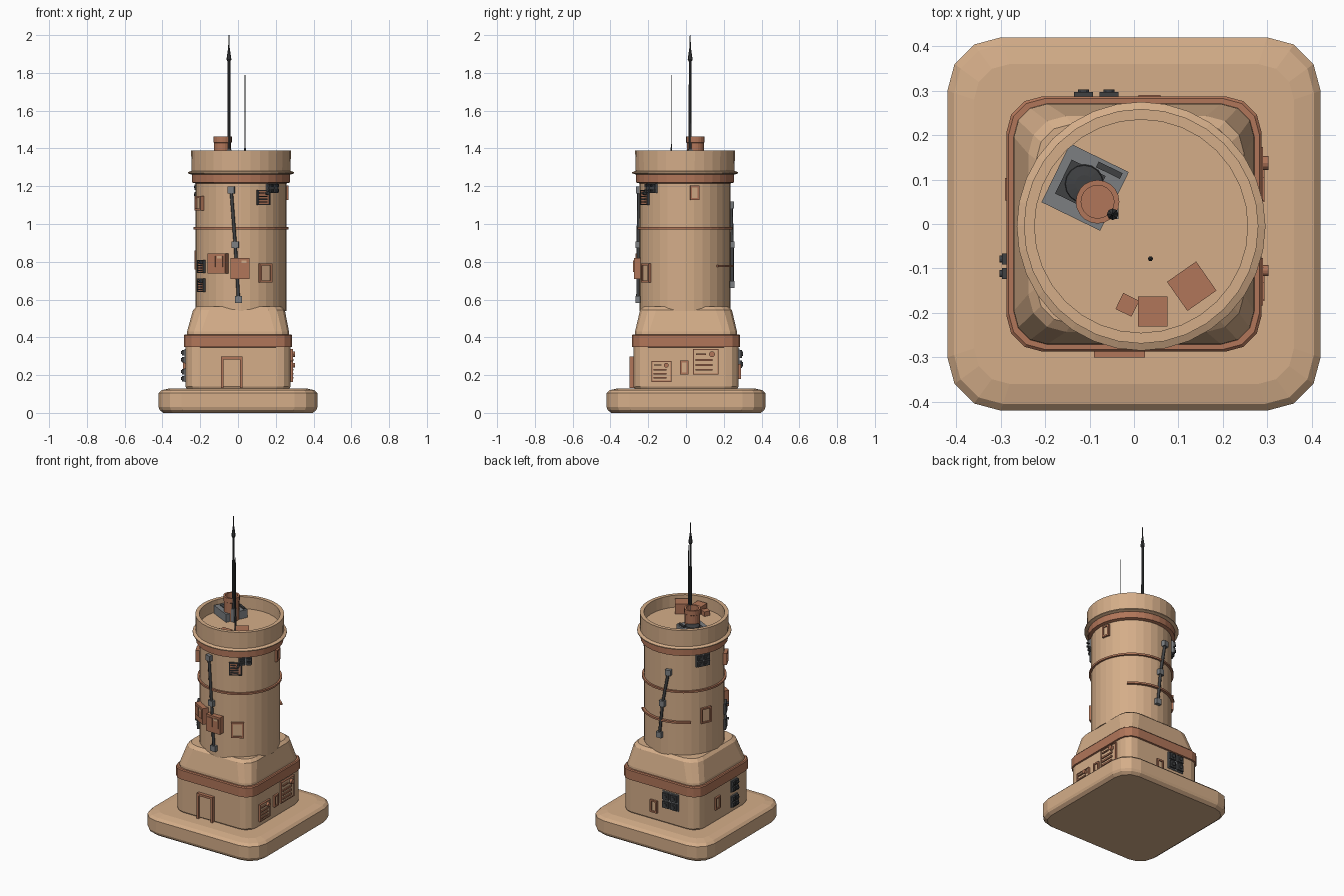
import bpy, bmesh
from math import cos, sin, pi, radians
from mathutils import Matrix, Vector

if "Cube" in bpy.data.objects:
    bpy.data.objects.remove(bpy.data.objects["Cube"], do_unlink=True)


def material(name, rgb):
    m = bpy.data.materials.new(name)
    m.use_nodes = True
    m.diffuse_color = (*rgb, 1)
    m.node_tree.nodes["Principled BSDF"].inputs["Base Color"].default_value = (*rgb, 1)
    return m


SAND = material("sand", (0.66, 0.42, 0.25))
CLAY = material("clay", (0.44, 0.18, 0.1))
GREY = material("grey metal", (0.2, 0.21, 0.22))
DARK = material("dark metal", (0.05, 0.052, 0.055))
AXIS = Vector((0.016, -0.005, 0))   # centre of the round tower
R = 0.24


def finish(name, bm, mat, matrix=None):
    bmesh.ops.recalc_face_normals(bm, faces=bm.faces)
    me = bpy.data.meshes.new(name)
    bm.to_mesh(me)
    bm.free()
    me.materials.append(mat)
    ob = bpy.data.objects.new(name, me)
    bpy.context.collection.objects.link(ob)
    if matrix:
        ob.matrix_world = matrix
    return ob


def loft(name, mat, rings, closed=False):
    """Skin a stack of point rings; cap the ends or close it on itself."""
    bm = bmesh.new()
    rows = [[bm.verts.new(p) for p in ring] for ring in rings]
    n = len(rows[0])
    for a, b in zip(rows, rows[1:] + (rows[:1] if closed else [])):
        for i in range(n):
            j = (i + 1) % n
            bm.faces.new((a[i], a[j], b[j], b[i]))
    if not closed:
        bm.faces.new(rows[0])
        bm.faces.new(rows[-1])
    return finish(name, bm, mat)


def square_ring(half, corner, z, cx=0.0):
    pts = []
    for q in range(4):
        for s in range(4):
            a = q * pi / 2 + s * pi / 6
            d = half - corner
            qx, qy = (1, -1, -1, 1)[q] * d, (1, 1, -1, -1)[q] * d
            pts.append((cx + qx + corner * cos(a), qy + corner * sin(a), z))
    return pts


def lathe(name, mat, profile, centre=AXIS, sides=32, closed=False):
    rings = [[(centre.x + r * cos(2 * pi * i / sides), centre.y + r * sin(2 * pi * i / sides), z)
              for i in range(sides)] for r, z in profile]
    return loft(name, mat, rings, closed)


def box(name, mat, frame, pos, size):
    bm = bmesh.new()
    bmesh.ops.create_cube(bm, size=1)
    bmesh.ops.transform(bm, verts=bm.verts,
                        matrix=Matrix.Translation(pos) @ Matrix.Diagonal((*size, 1)))
    return finish(name, bm, mat, frame)


def stud(name, mat, frame, pos, radius, depth):
    bm = bmesh.new()
    bmesh.ops.create_cone(bm, cap_ends=True, segments=12, radius1=radius, radius2=radius, depth=depth)
    bmesh.ops.transform(bm, verts=bm.verts,
                        matrix=Matrix.Translation(pos) @ Matrix.Rotation(pi / 2, 4, 'Y'))
    return finish(name, bm, mat, frame)


# Wall frames: local x points out, y runs along the wall, z is up
def on_tower(angle, z):
    a = radians(angle)
    return Matrix.Translation(AXIS + Vector((R * cos(a), R * sin(a), z))) @ Matrix.Rotation(a, 4, 'Z')


def on_base(side, along, z):
    return (Matrix.Rotation(side * pi / 2, 4, 'Z') @ Matrix.Translation((0.278, along, z)))


def window(name, frame, w, h, t=0.01, out=0.012, sill=True):
    d = out + 0.016
    x = out - d / 2
    for s in (-1, 1):
        box(name + "_jamb", CLAY, frame, (x, s * (w - t) / 2, 0), (d, t, h))
        if s > 0 or sill:
            box(name + "_rail", CLAY, frame, (x, 0, s * (h - t) / 2), (d, w, t))
    box(name + "_pane", SAND, frame, (x - out * 0.6, 0, 0), (d, w - t, h - t))


def vent(name, frame, w, h, mat, back):
    box(name + "_plate", back, frame, (0, 0, 0), (0.016, w, h))
    for s in (-1, 1):
        box(name + "_side", mat, frame, (0.002, s * w / 2, 0), (0.02, 0.006, h))
        box(name + "_edge", mat, frame, (0.002, 0, s * h / 2), (0.02, w + 0.006, 0.006))
    for i in range(3):
        box(name + "_slat", mat, frame, (0.006, -w * 0.08, h * (-0.32 + 0.2 * i)), (0.02, w * 0.7, h * 0.08))
    stud(name + "_knob", mat, frame, (0.01, w * 0.25, h * 0.31), h * 0.12, 0.03)
    box(name + "_tag", mat, frame, (0.006, -w * 0.2, h * 0.32), (0.02, w * 0.4, h * 0.06))


def cluster(name, frame, w, h):
    box(name + "_plate", GREY, frame, (-0.002, 0, 0), (0.016, w, h))
    for sy in (-1, 1):
        for sz in (-1, 1):
            box(name + "_cell", DARK, frame, (0.008, sy * w * 0.25, sz * h * 0.25), (0.022, w * 0.38, h * 0.38))
            stud(name + "_bolt", DARK, frame, (0.018, sy * w * 0.25, sz * h * 0.25), h * 0.11, 0.014)


def locker(name, frame, w, h):
    box(name + "_body", CLAY, frame, (0.005, 0, 0), (0.05, w, h))
    for sy in (-1, 1):
        box(name + "_hatch", CLAY, frame, (0.03, sy * w * 0.22, h * 0.1), (0.008, w * 0.34, h * 0.55))
    box(name + "_label", SAND, frame, (0.031, w * 0.2, h * 0.32), (0.009, w * 0.25, h * 0.12))


def cable(name, stops):
    pts = []
    for angle, z in stops:
        f = on_tower(angle, z)
        box(name + "_clip", GREY, f, (0.006, 0, 0), (0.032, 0.036, 0.036))
        pts.append(f @ Vector((0.01, 0, 0)))
    cu = bpy.data.curves.new(name, 'CURVE')
    cu.dimensions = '3D'
    cu.bevel_depth = 0.009
    cu.bevel_resolution = 1
    sp = cu.splines.new('POLY')
    sp.points.add(len(pts) - 1)
    for p, v in zip(sp.points, pts):
        p.co = (*v, 1)
    cu.materials.append(DARK)
    bpy.context.collection.objects.link(bpy.data.objects.new(name, cu))


# Plinth, lower storey, belt and tapered shoulder
loft("plinth", SAND, [square_ring(h, c, z) for h, c, z in
     ((0.395, 0.1, 0), (0.415, 0.12, 0.015), (0.42, 0.12, 0.03), (0.42, 0.12, 0.105), (0.405, 0.11, 0.12), (0.36, 0.08, 0.13))])
loft("lower_storey", SAND, [square_ring(h, 0.07, z) for h, z in ((0.268, 0.12), (0.278, 0.14), (0.278, 0.36))])
loft("belt", CLAY, [square_ring(h, 0.08, z) for h, z in
     ((0.27, 0.345), (0.287, 0.35), (0.287, 0.41), (0.282, 0.416), (0.266, 0.416))])
loft("shoulder", SAND, [square_ring(h, c, z, x) for h, c, z, x in
     ((0.272, 0.075, 0.4, 0), (0.27, 0.075, 0.43, 0), (0.243, 0.085, 0.545, 0.005), (0.225, 0.08, 0.562, 0.005))])

# Round tower, bands and hollow parapet
lathe("tower", SAND, [(R, 0.54), (R, 1.25)])
lathe("upper_band", CLAY, [(0.24, 1.215), (0.26, 1.22), (0.26, 1.268), (0.24, 1.268)])
lathe("flange", SAND, [(0.262, 1.262), (0.28, 1.268), (0.28, 1.274), (0.262, 1.282)])
lathe("parapet", SAND, [(0.262, 1.27), (0.264, 1.388), (0.24, 1.388), (0.24, 1.31), (0.235, 1.27)], closed=True)
lathe("roof", SAND, [(0.245, 1.28), (0.245, 1.31)])
lathe("middle_ring", CLAY, [(0.236, 0.972), (0.252, 0.972), (0.252, 0.984), (0.236, 0.984)], closed=True)
arc = [[AXIS + Vector((r * cos(radians(a)), r * sin(radians(a)), z)) for r, z in
        ((0.235, 0.772), (0.256, 0.772), (0.256, 0.784), (0.235, 0.784))] for a in range(44, 139, 6)]
loft("part_ring", CLAY, arc)

# Door on the front
door = on_base(3, -0.033, 0.215)
window("door", door, 0.115, 0.165, t=0.014, out=0.022, sill=False)

# Fittings around the lower storey
vent("side_vent_small", on_base(0, -0.13, 0.22), 0.1, 0.105, CLAY, SAND)
vent("side_vent_large", on_base(0, 0.105, 0.27), 0.13, 0.13, CLAY, SAND)
window("side_window", on_base(0, -0.01, 0.24), 0.045, 0.075)
window("back_window", on_base(1, -0.035, 0.22), 0.05, 0.08)
cluster("back_machine", on_base(1, 0.085, 0.285), 0.115, 0.11)
window("left_window", on_base(2, -0.078, 0.25), 0.05, 0.08)
for z in (0.2, 0.3):
    cluster("left_vent", on_base(2, 0.095, z), 0.065, 0.075)

# Fittings around the tower
locker("locker_a", on_tower(241, 0.79), 0.105, 0.105)
locker("locker_b", on_tower(269, 0.765), 0.1, 0.11)
window("tower_window_front", on_tower(302, 0.74), 0.075, 0.1)
window("tower_window_back", on_tower(157, 0.81), 0.07, 0.1)
window("tower_window_left", on_tower(207, 1.11), 0.07, 0.075, out=0.02)
window("tower_window_side", on_tower(12, 1.165), 0.05, 0.075)
for z in (0.675, 0.775):
    vent("tower_vent", on_tower(210, z), 0.06, 0.065, DARK, CLAY)
vent("upper_vent", on_tower(299, 1.14), 0.07, 0.075, DARK, CLAY)
cluster("upper_cells_front", on_tower(313, 1.19), 0.08, 0.05)
cluster("upper_cells_back", on_tower(152, 1.175), 0.09, 0.08)
cable("front_cable", [(258, 1.18), (263, 0.89), (267, 0.6)])
cable("back_cable", [(103, 1.1), (94, 0.89), (89, 0.68)])

# Roof machinery
unit = Matrix.Translation((-0.11, 0.083, 1.335)) @ Matrix.Rotation(radians(-26), 4, 'Z')
box("roof_unit", GREY, unit, (0, 0, 0), (0.147, 0.147, 0.055))
box("roof_unit_plate", DARK, unit, (-0.012, 0, 0.029), (0.085, 0.085, 0.005))
box("roof_unit_slot", DARK, unit, (0.032, 0.058, 0.03), (0.06, 0.014, 0.014))
lathe("roof_fan", DARK, [(0.045, 1.36), (0.042, 1.372), (0.02, 1.376)], Vector((-0.112, 0.09, 0)), 16)
lathe("chimney", CLAY, [(0.046, 1.31), (0.046, 1.43), (0.049, 1.432), (0.049, 1.462), (0.037, 1.462), (0.037, 1.42)],
      Vector((-0.082, 0.05, 0)), 20)
box("mast_foot", GREY, Matrix.Translation((-0.048, 0.024, 1.35)), (0, 0, 0), (0.026, 0.026, 0.09))
lathe("mast", DARK, [(0.009, 1.31), (0.007, 1.86), (0.013, 1.87), (0.011, 1.885), (0.004, 1.935), (0.002, 2.0)],
      Vector((-0.048, 0.022, 0)), 8)
lathe("thin_rod", DARK, [(0.006, 1.31), (0.006, 1.4), (0.003, 1.405), (0.002, 1.79)], Vector((0.037, -0.078, 0)), 6)

# Crates on the roof
for x, y, w, h, turn in ((0.13, -0.14, 0.08, 0.07, 35), (0.042, -0.197, 0.067, 0.055, 0), (-0.015, -0.182, 0.04, 0.035, -26)):
    spot = Matrix.Translation((x, y, 1.305 + h / 2)) @ Matrix.Rotation(radians(turn), 4, 'Z')
    box("crate", CLAY, spot, (0, 0, 0), (w, w, h))
